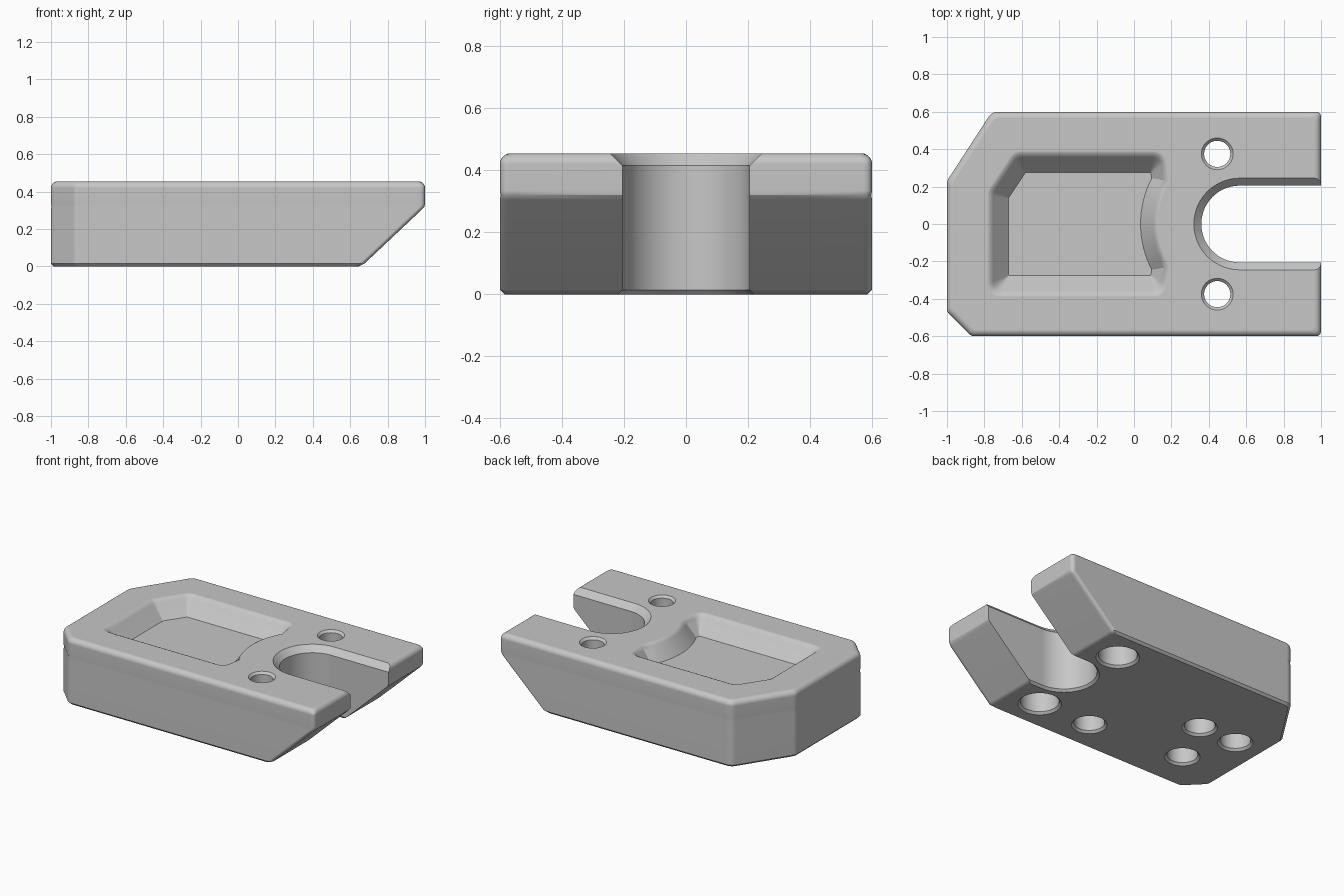
import bpy, bmesh, math
from mathutils import Vector

old = bpy.data.objects.get("Cube")
if old:
    bpy.data.objects.remove(old, do_unlink=True)

TOP = 0.455

grey = bpy.data.materials.new("light grey")
grey.use_nodes = True
colour = (0.57, 0.57, 0.57, 1)
grey.diffuse_color = colour
grey.node_tree.nodes["Principled BSDF"].inputs["Base Color"].default_value = colour


def outline(corners, offset, steps=6):
    """Offset a counter-clockwise outline of (x, y, radius) and round its corners."""
    pts = [Vector(c[:2]) for c in corners]
    n = len(pts)
    moved = []
    for i, p in enumerate(pts):
        a = (p - pts[i - 1]).normalized()
        b = (pts[(i + 1) % n] - p).normalized()
        na, nb = Vector((a.y, -a.x)), Vector((b.y, -b.x))
        moved.append(p + (na + nb) * offset / (1 + na.dot(nb)))
    ring = []
    for i, p in enumerate(moved):
        r = corners[i][2]
        if r == 0:
            ring.append(p)
            continue
        a = (p - moved[i - 1]).normalized()
        b = (moved[(i + 1) % n] - p).normalized()
        t = r * math.tan(a.angle(b) / 2)
        p0, p2 = p - a * t, p + b * t
        for k in range(steps + 1):
            u = k / steps
            ring.append(p0 * (1 - u) ** 2 + p * 2 * u * (1 - u) + p2 * u * u)
    return ring


def loft(name, rings):
    """Solid through a stack of (z, ring) sections."""
    bm = bmesh.new()
    rows = [[bm.verts.new((p[0], p[1], z)) for p in ring] for z, ring in rings]
    n = len(rows[0])
    for lo, hi in zip(rows, rows[1:]):
        for i in range(n):
            j = (i + 1) % n
            bm.faces.new((lo[i], lo[j], hi[j], hi[i]))
    bm.faces.new(rows[0][::-1])
    bm.faces.new(rows[-1])
    bmesh.ops.recalc_face_normals(bm, faces=bm.faces)
    mesh = bpy.data.meshes.new(name)
    bm.to_mesh(mesh)
    bm.free()
    mesh.materials.append(grey)
    ob = bpy.data.objects.new(name, mesh)
    bpy.context.collection.objects.link(ob)
    return ob


def body_ring(z, offset):
    xr = min(1.0, 0.66 + z * 0.34 / 0.32)
    return z, outline([(-1, -0.47, 0.05), (-0.87, -0.6, 0.05), (xr, -0.6, 0.03),
                       (xr, 0.6, 0.03), (-0.76, 0.6, 0.06), (-1, 0.23, 0.06)], offset)


def slot_ring(z, r):
    arc = [(0.565 + r * math.cos(a), r * math.sin(a))
           for a in [math.radians(90 + 180 * k / 40) for k in range(41)]]
    return z, [(1.3, r)] + arc + [(1.3, -r)]


def pocket_ring(z, offset):
    r = 0.004 + 0.6 * offset
    # inner end bulges concentrically with the slot
    half = math.asin(0.245 / 0.53)
    bulge = []
    for k in range(17):
        a = half * (k / 8 - 1)
        bulge.append((0.565 - 0.53 * math.cos(a), 0.53 * math.sin(a), 0))
    ring = outline([(-0.67, -0.275, r), (0.09, -0.275, r)] + bulge +
                   [(0.09, 0.275, r), (-0.58, 0.275, r), (-0.67, 0.14, r)], offset)
    return z, [(p.x - 0.2 * offset if p.x > 0 else p.x, p.y) for p in ring]


def hole(x, y, levels):
    """Round cutter from (z, radius) levels."""
    return loft("hole_cutter", [(z, [(x + r * math.cos(math.tau * k / 40),
                                      y + r * math.sin(math.tau * k / 40))
                                     for k in range(40)]) for z, r in levels])


# Block: chamfered base, undercut end, rounded top edge
R = 0.035
levels = [(0, -0.015), (0.015, 0), (0.305, 0), (0.32, -0.003), (0.335, 0)]
levels += [(TOP - R + R * math.sin(a), -R + R * math.cos(a))
           for a in [math.radians(15 * k) for k in range(7)]]
block = loft("clamp_block", [body_ring(z, o) for z, o in levels])

# Open slot with chamfered rims
cutters = [loft("slot_cutter", [slot_ring(z, r) for z, r in
           [(-0.02, 0.24), (0.015, 0.205), (TOP - 0.04, 0.205), (TOP + 0.02, 0.265)]])]

# Sloped pocket with a softened rim
cutters.append(loft("pocket_cutter", [pocket_ring(z, o) for z, o in
               [(0.345, 0), (0.42, 0.07), (0.436, 0.082), (0.447, 0.094),
                (0.453, 0.106), (TOP, 0.115), (0.5, 0.116)]]))

# Stepped screw holes beside the slot
for side in (-1, 1):
    cutters.append(hole(0.445, side * 0.375,
                        [(-0.02, 0.155), (0.015, 0.12), (0.25, 0.12), (0.2501, 0.07),
                         (TOP - 0.015, 0.07), (TOP + 0.02, 0.105)]))

# Blind holes in the underside
for x, y in [(0.045, -0.375), (-0.5, 0.035), (-0.787, 0.035), (-0.65, -0.31)]:
    cutters.append(hole(x, y, [(-0.02, 0.13), (0.015, 0.095), (0.2, 0.095)]))

bpy.ops.object.select_all(action='DESELECT')
bpy.context.view_layer.objects.active = block
block.select_set(True)
for c in cutters:
    m = block.modifiers.new("cut", 'BOOLEAN')
    m.operation = 'DIFFERENCE'
    m.solver = 'EXACT'
    m.object = c
    bpy.ops.object.modifier_apply(modifier=m.name)
    bpy.data.objects.remove(c, do_unlink=True)

bpy.ops.object.shade_smooth_by_angle(angle=math.radians(28))
weighted = block.modifiers.new("even shading", 'WEIGHTED_NORMAL')
weighted.keep_sharp = True
